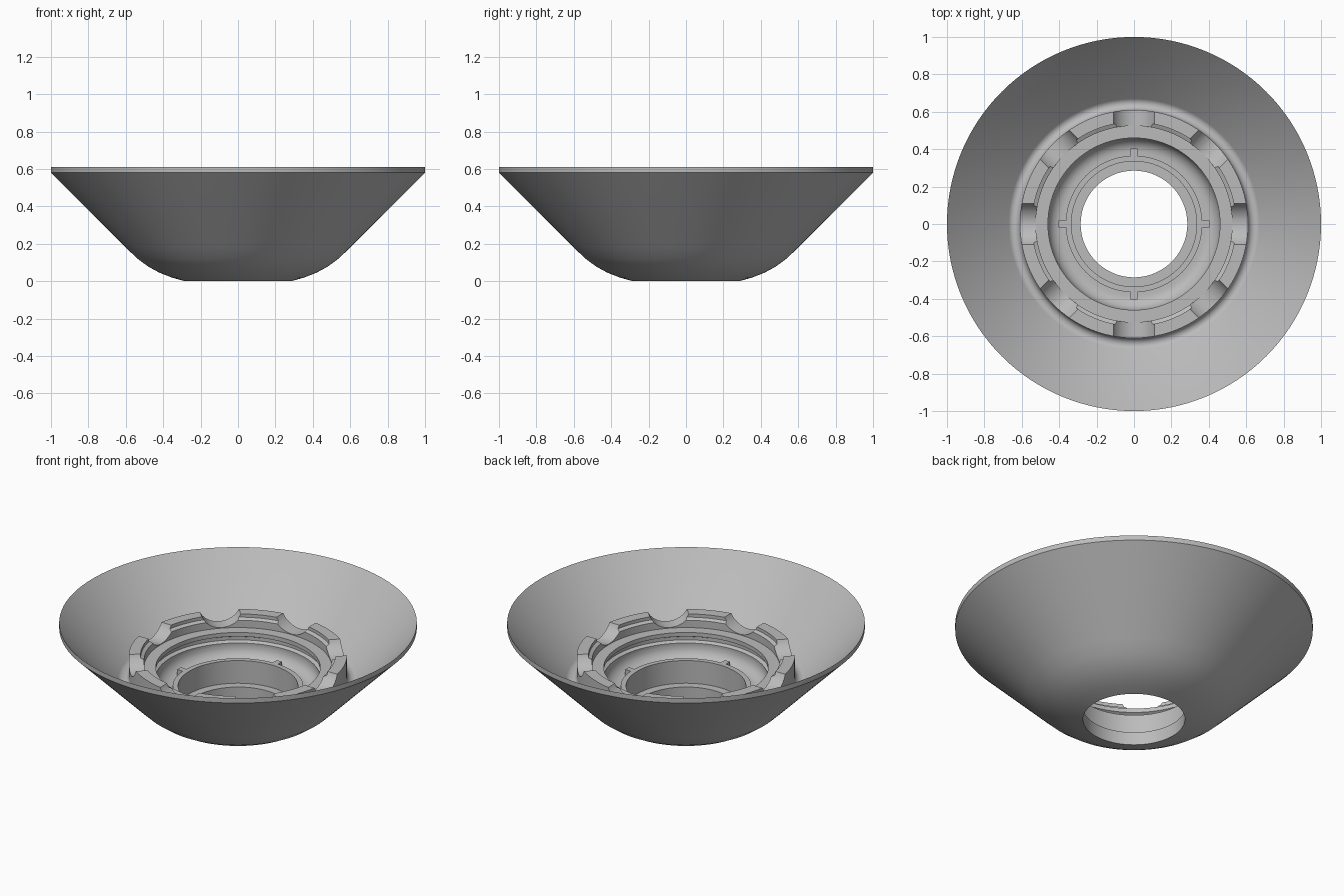
import bpy, bmesh, math
from mathutils import Matrix, Vector

old = bpy.data.objects.get("Cube")
if old:
    bpy.data.objects.remove(old, do_unlink=True)

grey = bpy.data.materials.new("plain grey")
grey.use_nodes = True
colour = (0.5, 0.5, 0.5, 1)
grey.diffuse_color = colour
grey.node_tree.nodes["Principled BSDF"].inputs["Base Color"].default_value = colour


def make_object(name, bm):
    bmesh.ops.recalc_face_normals(bm, faces=bm.faces)
    mesh = bpy.data.meshes.new(name)
    bm.to_mesh(mesh)
    bm.free()
    mesh.materials.append(grey)
    obj = bpy.data.objects.new(name, mesh)
    bpy.context.collection.objects.link(obj)
    return obj


def smooth(obj):
    bpy.ops.object.select_all(action='DESELECT')
    obj.select_set(True)
    bpy.context.view_layer.objects.active = obj
    bpy.ops.object.shade_smooth_by_angle(angle=math.radians(28))


def lathe(name, profile, steps=128):
    """Turn a closed (radius, height) outline around the z axis."""
    bm = bmesh.new()
    verts = [bm.verts.new((r, 0, z)) for r, z in profile]
    edges = [bm.edges.new((verts[i - 1], verts[i])) for i in range(len(verts))]
    bmesh.ops.spin(bm, geom=verts + edges, cent=(0, 0, 0), axis=(0, 0, 1),
                   angle=math.tau, steps=steps, use_merge=True)
    bmesh.ops.remove_doubles(bm, verts=bm.verts, dist=1e-5)
    return make_object(name, bm)


def arc(cx, cz, radius, start, end, count):
    angles = [math.radians(start + (end - start) * i / count) for i in range(count + 1)]
    return [(cx + radius * math.cos(a), cz + radius * math.sin(a)) for a in angles]


# Conical shell with rounded base, inner collar and curved floor
outside = [(0.285, 0), (0.35, 0.018), (0.42, 0.045), (0.48, 0.078),
           (0.54, 0.122), (0.6, 0.18), (1, 0.58), (1, 0.61)]
fillet = arc(0.645, 0.285, 0.035, -45, -180, 8)
floor = arc(0.385, 0.255, 0.075, 0, -90, 8)
collar = [(0.365, 0.18), (0.365, 0.22), (0.335, 0.22), (0.335, 0.08), (0.285, 0.08)]
shell = lathe("bowl_shell", outside + fillet + floor + collar)
smooth(shell)

# Raised crown with a stepped, grooved inner wall
crown = lathe("notched_crown", [
    (0.61, 0.24), (0.61, 0.41), (0.545, 0.41), (0.545, 0.39), (0.525, 0.38),
    (0.525, 0.335), (0.46, 0.335), (0.46, 0.31), (0.48, 0.30), (0.48, 0.28),
    (0.46, 0.27), (0.46, 0.24)])

# Eight round scallops cut through the crown
bm = bmesh.new()
for i in range(8):
    place = (Matrix.Rotation(i * math.tau / 8, 4, 'Z')
             @ Matrix.Translation((0.57, 0, 0.461))
             @ Matrix.Rotation(math.pi / 2, 4, 'Y'))
    bmesh.ops.create_cone(bm, cap_ends=True, segments=48, radius1=0.122,
                          radius2=0.122, depth=0.24, matrix=place)
cutter = make_object("scallop_cutter", bm)
cut = crown.modifiers.new("scallops", 'BOOLEAN')
cut.operation = 'DIFFERENCE'
cut.solver = 'EXACT'
cut.object = cutter
bpy.context.view_layer.update()
evaluated = crown.evaluated_get(bpy.context.evaluated_depsgraph_get())
crown.data = bpy.data.meshes.new_from_object(evaluated)
crown.modifiers.clear()
bpy.data.objects.remove(cutter, do_unlink=True)
smooth(crown)

# Four small locating tabs around the collar
bm = bmesh.new()
for i in range(4):
    place = (Matrix.Rotation(i * math.tau / 4, 4, 'Z')
             @ Matrix.Translation((0.378, 0, 0.195))
             @ Matrix.Diagonal((0.05, 0.035, 0.05, 1)))
    bmesh.ops.create_cube(bm, size=1, matrix=place)
make_object("collar_tabs", bm)
